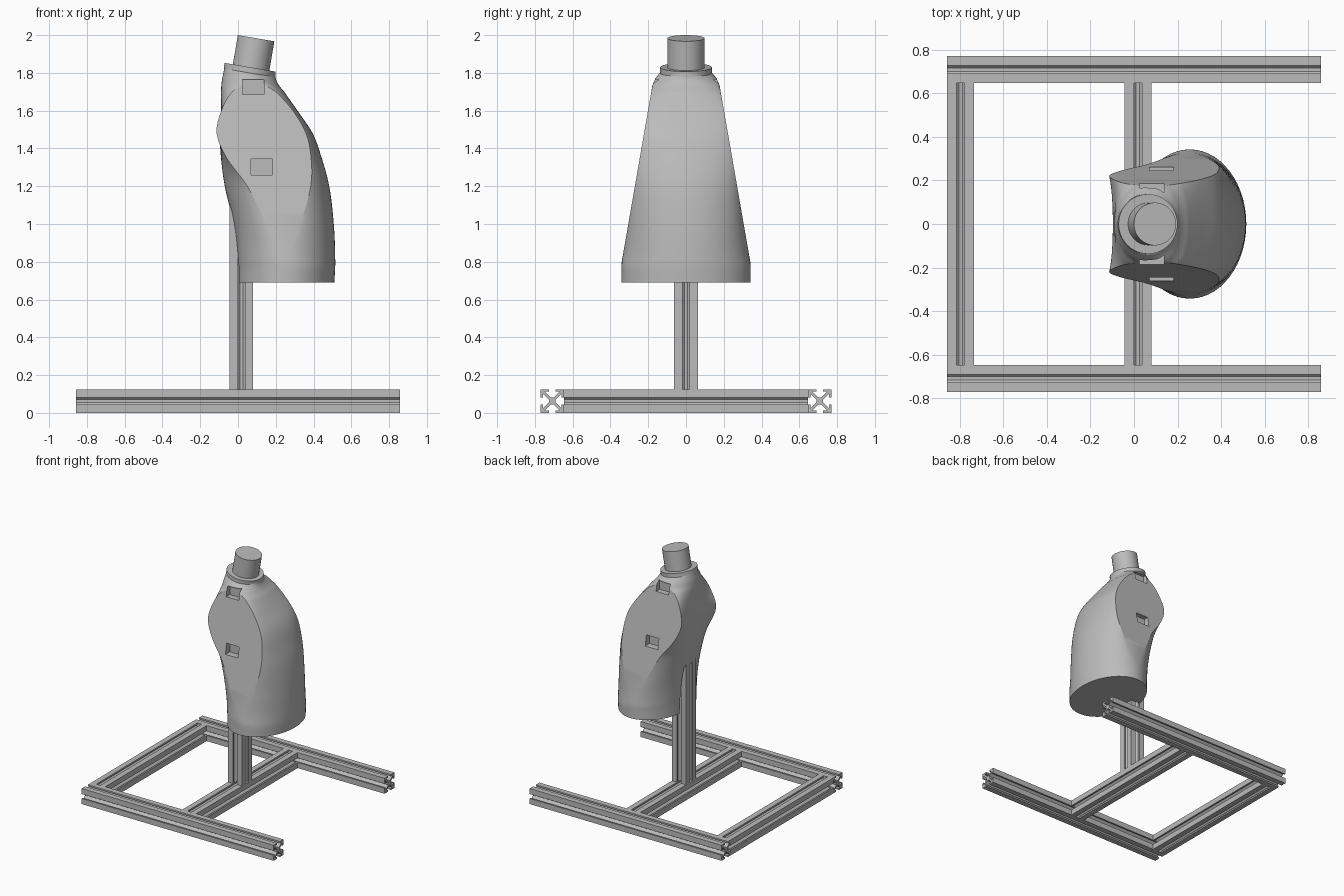
import bpy, bmesh
from math import sin, cos, radians, pi
from mathutils import Matrix, Vector

cube = bpy.data.objects.get("Cube")
if cube:
    bpy.data.objects.remove(cube, do_unlink=True)

grey = bpy.data.materials.new("light grey")
grey.use_nodes = True
COLOUR = (0.5, 0.5, 0.5, 1)
grey.diffuse_color = COLOUR
grey.node_tree.nodes["Principled BSDF"].inputs["Base Color"].default_value = COLOUR


def make(name, bm):
    bmesh.ops.recalc_face_normals(bm, faces=bm.faces)
    mesh = bpy.data.meshes.new(name)
    bm.to_mesh(mesh)
    bm.free()
    mesh.materials.append(grey)
    obj = bpy.data.objects.new(name, mesh)
    bpy.context.collection.objects.link(obj)
    return obj


def activate(obj):
    bpy.ops.object.select_all(action='DESELECT')
    obj.select_set(True)
    bpy.context.view_layer.objects.active = obj


def smooth(obj, angle):
    activate(obj)
    bpy.ops.object.shade_smooth_by_angle(angle=radians(angle))


# Slotted frame bars: one side of the profile, turned four times
H = 0.0625
LIP = [(H, H), (0.018, H), (0.018, 0.05), (0.04, 0.05), (0.008, 0.018)]
SIDE = LIP + [(-x, y) for x, y in reversed(LIP[1:])]


def bar(name, start, end):
    start, end = Vector(start), Vector(end)
    axis = end - start
    u = Vector((0, 0, 1)) if abs(axis.z) < 0.01 else Vector((1, 0, 0))
    v = axis.normalized().cross(u)
    bm = bmesh.new()
    verts = []
    for k in range(4):
        c, s = round(cos(k * pi / 2)), round(sin(k * pi / 2))
        for x, y in SIDE:
            verts.append(bm.verts.new(start + u * (x * c - y * s) + v * (x * s + y * c)))
    face = bm.faces.new(verts)
    out = bmesh.ops.extrude_face_region(bm, geom=[face], use_keep_orig=True)
    moved = [e for e in out["geom"] if isinstance(e, bmesh.types.BMVert)]
    bmesh.ops.translate(bm, vec=axis, verts=moved)
    return make(name, bm)


RAIL_Y, POST_X = 0.708, 0.018
INNER = RAIL_Y - H
for name, y in (("right_rail", -RAIL_Y), ("left_rail", RAIL_Y)):
    bar(name, (-0.857, y, H), (0.857, y, H))
for name, x in (("rear_crossbar", -0.795), ("middle_crossbar", POST_X)):
    bar(name, (x, -INNER, H), (x, INNER, H))
bar("post", (POST_X, 0, 2 * H), (POST_X, 0, 1.5))

# Torso sections: height, back, flat side start, flat side end, chest
ROWS = [
    (0.69, 0, 0.255, 0.255, 0.51),
    (0.8, -0.003, 0.25, 0.25, 0.515),
    (1.0, -0.025, 0.15, 0.33, 0.507),
    (1.2, -0.07, 0.05, 0.385, 0.483),
    (1.35, -0.09, -0.06, 0.387, 0.443),
    (1.48, -0.097, -0.113, 0.36, 0.395),
    (1.6, -0.09, -0.088, 0.29, 0.315),
    (1.7, -0.09, -0.03, 0.2, 0.245),
    (1.75, -0.085, 0.05, 0.13, 0.215),
    (1.79, -0.075, 0.064, 0.064, 0.2),
    (1.825, -0.07, 0.064, 0.064, 0.198),
]


def slope(i, k):
    a, b = ROWS[max(i - 1, 0)], ROWS[min(i + 1, len(ROWS) - 1)]
    return (b[k] - a[k]) / (b[0] - a[0])


def section(i, t):
    a, b = ROWS[i], ROWS[i + 1]
    d = b[0] - a[0]
    vals = [a[0] + d * t]
    for k in range(1, 5):
        vals.append((2*t**3 - 3*t*t + 1) * a[k] + (3*t*t - 2*t**3) * b[k]
                    + d * ((t**3 - 2*t*t + t) * slope(i, k) + (t**3 - t*t) * slope(i + 1, k)))
    return vals


def clamp(v):
    return max(0, min(1, v))


ARC = 14


def ring(z, back, f0, f1, front):
    width = min(0.342, 0.175 + 0.174 * (1.75 - z), 0.13 + 0.8 * (1.81 - z))
    if z > 1.8:
        width = 0.13
    sharp = min(clamp((z - 0.8) / 0.5), clamp((1.77 - z) / 0.15))
    top = radians(90 - 27 * sharp)
    f1 = max(f0, f1)
    half = []
    for edge, flat, order in ((back, f0, range(ARC + 1)), (front, f1, range(ARC, -1, -1))):
        for j in order:
            t = top * j / ARC
            x = edge + (flat - edge) * (1 - cos(t)) / (1 - cos(top))
            half.append((x, width * sin(t) / sin(top)))
    loop = half + [(x, -y) for x, y in reversed(half[1:-1])]
    tilt = 0.17 * clamp((z - 1.7) / 0.1)
    return [(x, y, z - tilt * (x - 0.064)) for x, y in loop]


STEPS = 6
rings = [ring(*section(i, s / STEPS)) for i in range(len(ROWS) - 1) for s in range(STEPS)]
rings.append(ring(*ROWS[-1]))
bm = bmesh.new()
loops = [[bm.verts.new(p) for p in r] for r in rings]
for lo, hi in zip(loops, loops[1:]):
    for j in range(len(lo)):
        n = (j + 1) % len(lo)
        bm.faces.new((lo[j], lo[n], hi[n], hi[j]))
bm.faces.new(loops[0])
bm.faces.new(loops[-1])
bmesh.ops.remove_doubles(bm, verts=bm.verts, dist=0.0005)
torso = make("torso", bm)

# Cut the post slot and the side pockets
bm = bmesh.new()


def box(lo, hi):
    lo, hi = Vector(lo), Vector(hi)
    m = Matrix.Translation((lo + hi) / 2) @ Matrix.Diagonal((*(hi - lo), 1))
    bmesh.ops.create_cube(bm, size=1, matrix=m)


box((-0.3, -0.072, 0.5), (0.086, 0.072, 1.08))
for side in (-1, 1):
    for x, z, inner, tall in ((0.025, 1.685, 0.14, 0.08), (0.07, 1.26, 0.205, 0.085)):
        a, b = sorted((side * inner, side * 0.5))
        box((x, a, z), (x + 0.112, b, z + tall))
cutter = make("cutter", bm)
cutter.hide_render = True
mod = torso.modifiers.new("pockets", 'BOOLEAN')
mod.operation = 'DIFFERENCE'
mod.solver = 'EXACT'
mod.object = cutter
activate(torso)
bpy.ops.object.modifier_apply(modifier=mod.name)
bpy.data.objects.remove(cutter, do_unlink=True)
smooth(torso, 22)


# Tilted neck collar and plug
def disc(name, radius, depth, centre):
    bm = bmesh.new()
    m = Matrix.Translation(centre) @ Matrix.Rotation(radians(9.7), 4, 'Y')
    bmesh.ops.create_cone(bm, cap_ends=True, segments=48, radius1=radius,
                          radius2=radius, depth=depth, matrix=m)
    smooth(make(name, bm), 30)


disc("neck_collar", 0.137, 0.03, (0.062, 0, 1.815))
disc("neck_plug", 0.098, 0.2, (0.079, 0, 1.885))
